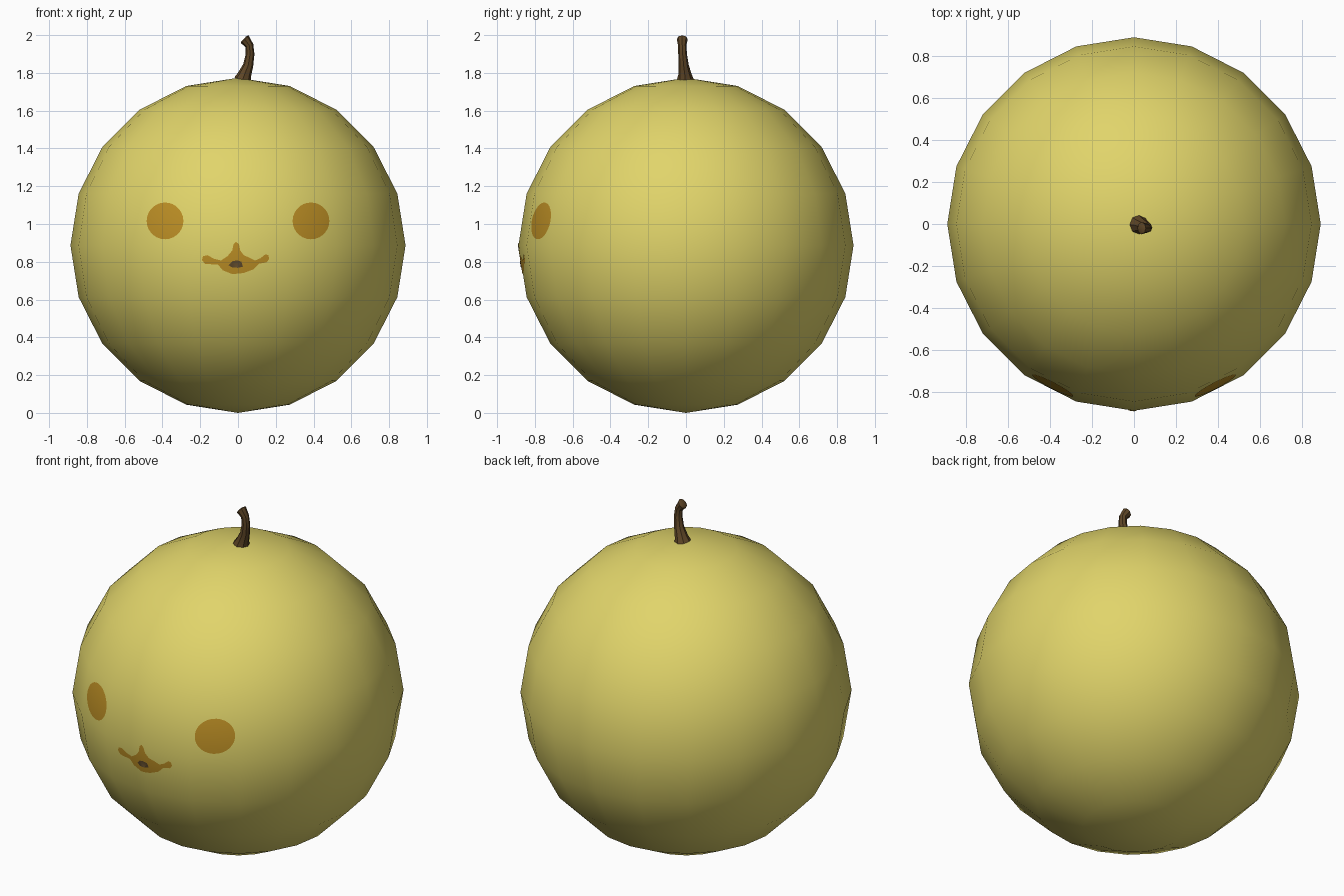
import bpy, bmesh, math
from mathutils import Vector
from mathutils.bvhtree import BVHTree

if "Cube" in bpy.data.objects:
    bpy.data.objects.remove(bpy.data.objects["Cube"])

R = 0.887
CENTRE = Vector((0, 0, R))


def material(name, rgb):
    m = bpy.data.materials.new(name)
    m.diffuse_color = (*rgb, 1)
    m.use_nodes = True
    m.node_tree.nodes["Principled BSDF"].inputs["Base Color"].default_value = m.diffuse_color
    return m


YELLOW = material("pale_yellow", (0.75, 0.66, 0.145))
AMBER = material("amber", (0.50, 0.27, 0.018))
DARK = material("dark_brown", (0.105, 0.062, 0.022))
BROWN = material("stem_brown", (0.115, 0.062, 0.020))


def finish(name, bm, mat):
    me = bpy.data.meshes.new(name)
    bm.to_mesh(me)
    bm.free()
    me.materials.append(mat)
    for p in me.polygons:
        p.use_smooth = True
    ob = bpy.data.objects.new(name, me)
    bpy.context.collection.objects.link(ob)
    return ob


# Round body: low-poly sphere with smooth shading
bm = bmesh.new()
bmesh.ops.create_uvsphere(bm, u_segments=20, v_segments=10, radius=R)
bmesh.ops.translate(bm, verts=bm.verts, vec=CENTRE)
tree = BVHTree.FromBMesh(bm)
finish("body", bm, YELLOW)


# Face details: outlines in x,z laid onto the front facets of the body
def decal(name, outline, mat, lift):
    bm = bmesh.new()
    f = bm.faces.new([bm.verts.new((x, 0, z)) for x, z in outline])
    f.normal_update()
    if f.normal.y > 0:
        f.normal_flip()
    bmesh.ops.triangulate(bm, faces=bm.faces[:])
    # split where the body facets bend
    for co, no in (((0, 0, 0), (1, 0, 0)), (CENTRE, (0, 0, 1))):
        geom = bm.verts[:] + bm.edges[:] + bm.faces[:]
        bmesh.ops.bisect_plane(bm, geom=geom, plane_co=co, plane_no=no)
    for v in bm.verts:
        hit = tree.ray_cast(Vector((v.co.x, -3, v.co.z)), Vector((0, 1, 0)))[0]
        v.co = hit + (hit - CENTRE).normalized() * lift
    ob = finish(name, bm, mat)
    # shade like the round body
    me = ob.data
    me.normals_split_custom_set_from_vertices(
        [(v.co - CENTRE).normalized() for v in me.vertices])


for side, label in ((-1, "left"), (1, "right")):
    decal(label + "_eye",
          [(side * 0.385 + 0.097 * math.cos(a), 1.016 + 0.097 * math.sin(a))
           for a in (i * math.tau / 28 for i in range(28))], AMBER, 0.003)

decal("mouth", [
    (-0.19, 0.81), (-0.185, 0.83), (-0.16, 0.835), (-0.13, 0.817),
    (-0.09, 0.807), (-0.055, 0.83), (-0.03, 0.86), (-0.024, 0.893),
    (-0.01, 0.905), (0.005, 0.893), (0.012, 0.86), (0.03, 0.835),
    (0.06, 0.822), (0.09, 0.807), (0.12, 0.82), (0.145, 0.84),
    (0.16, 0.835), (0.165, 0.815), (0.15, 0.797), (0.11, 0.79),
    (0.08, 0.76), (0.03, 0.741), (-0.03, 0.735), (-0.08, 0.755),
    (-0.105, 0.785), (-0.14, 0.787), (-0.175, 0.79)], AMBER, 0.003)
decal("mouth_opening", [
    (-0.05, 0.783), (-0.03, 0.803), (-0.005, 0.808), (0.018, 0.801),
    (0.026, 0.775), (0.0, 0.769), (-0.03, 0.77)], DARK, 0.006)

# Stem: eight-sided bent tube with flared ends (x, y, z, radius, tilt)
rings = [(0.024, -0.003, 1.762, 0.046, 0.3), (0.034, -0.005, 1.79, 0.036, 0.3),
         (0.054, -0.012, 1.84, 0.027, 0.25), (0.064, -0.018, 1.90, 0.023, 0.0),
         (0.060, -0.020, 1.945, 0.022, -0.35), (0.036, -0.020, 1.978, 0.029, -0.8),
         (0.030, -0.020, 1.980, 0.018, -0.8)]
bm = bmesh.new()
prev = None
for x, y, z, r, tilt in rings:
    ring = []
    for i in range(8):
        a = i * math.tau / 8
        c = r * math.cos(a)
        ring.append(bm.verts.new((x + c * math.cos(tilt), y + r * math.sin(a),
                                  z - c * math.sin(tilt))))
    if prev:
        for i in range(8):
            j = (i + 1) % 8
            bm.faces.new((prev[i], prev[j], ring[j], ring[i]))
    else:
        bm.faces.new(ring[::-1])
    prev = ring
bm.faces.new(prev)
stem = finish("stem", bm, BROWN)
bpy.context.view_layer.objects.active = stem
stem.select_set(True)
bpy.ops.object.shade_smooth_by_angle(angle=math.radians(40))
